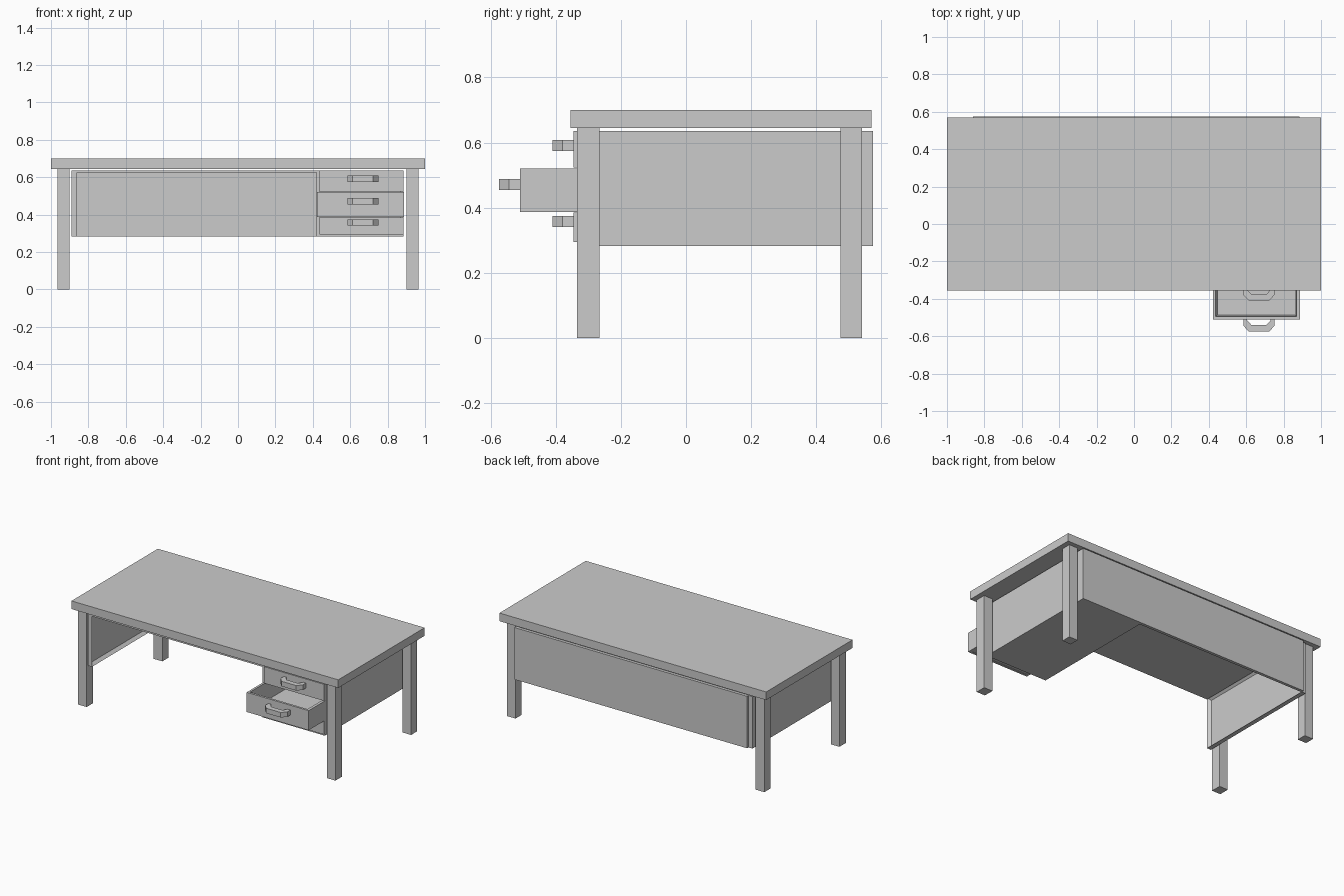
import bpy, bmesh

if "Cube" in bpy.data.objects:
    bpy.data.objects.remove(bpy.data.objects["Cube"])


def finish(name, bm):
    bmesh.ops.recalc_face_normals(bm, faces=bm.faces)
    me = bpy.data.meshes.new(name)
    bm.to_mesh(me)
    bm.free()
    ob = bpy.data.objects.new(name, me)
    bpy.context.collection.objects.link(ob)
    return ob


def add_box(bm, x, y, z):
    r = bmesh.ops.create_cube(bm, size=1)
    for v in r["verts"]:
        for i, (a, b) in enumerate((x, y, z)):
            v.co[i] = a if v.co[i] < 0 else b
    return r["verts"]


def box(name, x, y, z):
    bm = bmesh.new()
    add_box(bm, x, y, z)
    return finish(name, bm)


# Desktop and four legs
box("desktop", (-1, 1), (-0.355, 0.57), (0.645, 0.70))
for side, x in (("left", (-0.965, -0.90)), ("right", (0.90, 0.965))):
    for end, y in (("front", (-0.335, -0.265)), ("back", (0.475, 0.54))):
        box(f"{end}_{side}_leg", x, y, (0, 0.645))

# Carcass: thin top plate and back panel
box("carcass_top", (-0.86, 0.885), (-0.335, 0.55), (0.625, 0.635))
box("back_panel", (-0.86, 0.885), (0.555, 0.575), (0.283, 0.635))

# Left side panel with a recessed inner face
bm = bmesh.new()
add_box(bm, (-0.89, -0.86), (-0.335, 0.56), (0.283, 0.635))
bm.normal_update()
inner = [f for f in bm.faces if f.normal.x > 0.9]
bmesh.ops.inset_region(bm, faces=inner, thickness=0.025)
for v in inner[0].verts:
    v.co.x -= 0.02
finish("left_side_panel", bm)

# Drawer cabinet, open at the front
for name, x, z in (
    ("cabinet_inner_wall", (0.42, 0.435), (0.283, 0.635)),
    ("cabinet_outer_wall", (0.87, 0.885), (0.283, 0.635)),
    ("cabinet_floor", (0.435, 0.87), (0.283, 0.295)),
):
    box(name, x, (-0.335, 0.555), z)


def drawer(name, y, z0, z1, x=(0.435, 0.885), depth=0.75):
    # Front board plus an open tray behind it
    box(name + "_front", x, (y, y + 0.015), (z0, z1))
    bm = bmesh.new()
    yb = y + depth
    add_box(bm, (0.437, 0.868), (y + 0.015, yb), (z0 + 0.003, z1 - 0.003))
    bm.normal_update()
    top = [f for f in bm.faces if f.normal.z > 0.9]
    bmesh.ops.inset_region(bm, faces=top, thickness=0.012)
    for v in top[0].verts:
        v.co.z = z0 + 0.015
    finish(name + "_tray", bm)
    # Bent bar handle: extruded trapezoid outline
    half = [(0.083, 0), (0.083, -0.034), (0.055, -0.065)]
    inner = [(0.040, -0.030), (0.063, -0.006), (0.063, 0)]
    pts = half + [(-a, b) for a, b in reversed(half)]
    pts += [(-a, b) for a, b in reversed(inner)] + inner
    zc = (z0 + z1) / 2 + {"top_drawer": 0.012}.get(name, 0.018)
    bm = bmesh.new()
    f = bm.faces.new([bm.verts.new((0.668 + a, y + b, zc - 0.017)) for a, b in pts])
    ext = bmesh.ops.extrude_face_region(bm, geom=[f])
    for v in ext["geom"]:
        if isinstance(v, bmesh.types.BMVert):
            v.co.z += 0.034
    finish(name + "_handle", bm)


drawer("top_drawer", -0.345, 0.523, 0.635)
drawer("middle_drawer", -0.51, 0.387, 0.52, x=(0.422, 0.887))
drawer("bottom_drawer", -0.345, 0.295, 0.385)

# Side boards of the pulled-out drawer, as wide as its front
for side, x in (("left", (0.422, 0.437)), ("right", (0.868, 0.887))):
    box(f"middle_drawer_{side}_side", x, (-0.495, -0.335), (0.387, 0.52))
